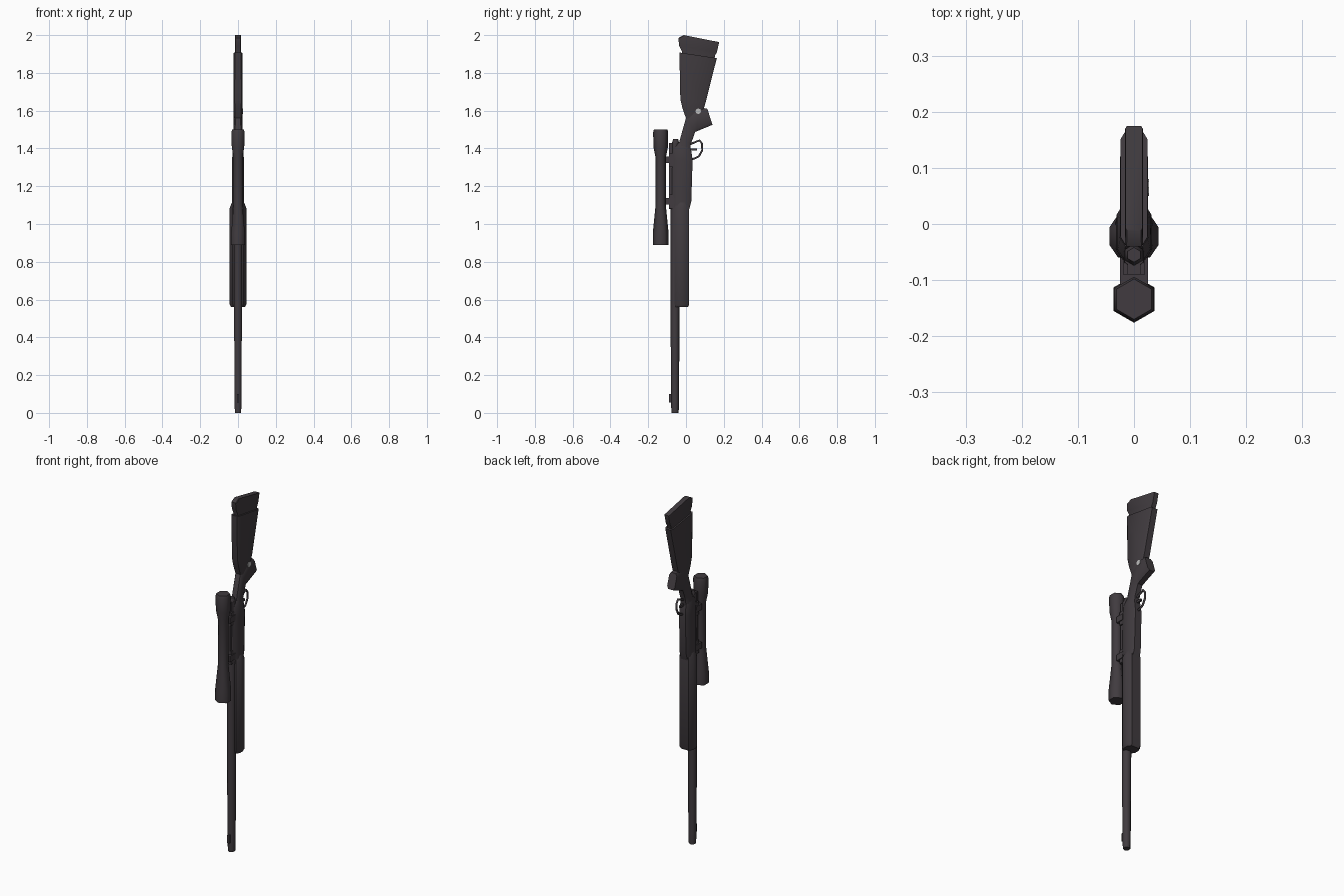
import bpy, bmesh, math

if "Cube" in bpy.data.objects:
    bpy.data.objects.remove(bpy.data.objects["Cube"])


def material(name, rgb):
    m = bpy.data.materials.new(name)
    m.diffuse_color = (*rgb, 1)
    m.use_nodes = True
    m.node_tree.nodes["Principled BSDF"].inputs["Base Color"].default_value = m.diffuse_color
    return m


DARK = material("dark_gunmetal", (0.052, 0.044, 0.050))
PALE = material("pale_grey", (0.50, 0.50, 0.50))


def finish(name, bm, mat=DARK, angle=40):
    bmesh.ops.recalc_face_normals(bm, faces=bm.faces)
    me = bpy.data.meshes.new(name)
    bm.to_mesh(me)
    bm.free()
    ob = bpy.data.objects.new(name, me)
    bpy.context.collection.objects.link(ob)
    me.materials.append(mat)
    bpy.ops.object.select_all(action='DESELECT')
    ob.select_set(True)
    bpy.context.view_layer.objects.active = ob
    bpy.ops.object.shade_smooth_by_angle(angle=math.radians(angle))
    return ob


def skin(name, rings, mat=DARK, angle=40):
    """Bridge equal-length rings of points and cap both ends."""
    bm = bmesh.new()
    vs = [[bm.verts.new(p) for p in r] for r in rings]
    n = len(vs[0])
    for a, b in zip(vs, vs[1:]):
        for i in range(n):
            j = (i + 1) % n
            bm.faces.new((a[i], a[j], b[j], b[i]))
    bm.faces.new(vs[0])
    bm.faces.new(vs[-1])
    return finish(name, bm, mat, angle)


def loft(name, stations, ch=0.35, angle=40):
    """Stations (y0, z0, y1, z1, half_x): chamfered section between two edge points."""
    rings = []
    for y0, z0, y1, z1, h in stations:
        t = min(0.3, ch * 2 * h / math.hypot(y1 - y0, z1 - z0))
        c = h * (1 - ch * 1.2)
        sec = [(-c, 0), (c, 0), (h, t), (h, 1 - t), (c, 1), (-c, 1), (-h, 1 - t), (-h, t)]
        rings.append([(x, y0 + (y1 - y0) * s, z0 + (z1 - z0) * s) for x, s in sec])
    return skin(name, rings, DARK, angle)


def tube(name, cy, prof, n=6, angle=65):
    """Lathe (z, radius) pairs about a vertical axis at y = cy."""
    return skin(name, [[(r * math.sin(2 * math.pi * i / n), cy + r * math.cos(2 * math.pi * i / n), z)
                        for i in range(n)] for z, r in prof], DARK, angle)


def box(name, x0, x1, y0, y1, z0, z1, mat=DARK):
    return skin(name, [[(x0, y0, z), (x1, y0, z), (x1, y1, z), (x0, y1, z)] for z in (z0, z1)], mat)


# butt pad and stock
loft("butt_pad", [(-.012, 2.0, .175, 1.963, .015), (-.04, 1.985, .174, 1.955, .016),
                  (-.037, 1.945, .163, 1.908, .016), (-.022, 1.915, .155, 1.895, .016),
                  (-.022, 1.895, .150, 1.870, .016)], ch=.15)
loft("stock", [(-.035, 1.908, .163, 1.878, .024), (-.03, 1.66, .103, 1.64, .025),
               (-.018, 1.61, .09, 1.60, .024), (.0, 1.56, .07, 1.55, .022)], ch=.25)
# pistol grip running into the wrist and receiver
loft("grip_and_wrist", [(.113, 1.61, .14, 1.525, .024), (.06, 1.62, .06, 1.492, .024),
                        (.0, 1.562, .048, 1.487, .022), (-.03, 1.455, .025, 1.42, .024),
                        (-.045, 1.40, .025, 1.38, .027)], ch=.3)
loft("receiver", [(-.04, 1.43, .022, 1.41, .024), (-.062, 1.40, .028, 1.385, .029),
                  (-.065, 1.34, .035, 1.34, .031), (-.065, 1.12, .028, 1.12, .032),
                  (-.06, 1.07, .015, 1.07, .034)], ch=.3)
loft("forend", [(-.05, 1.115, .012, 1.115, .032), (-.06, 1.085, .017, 1.085, .044),
                (-.06, .575, .017, .575, .044), (-.055, .56, .01, .56, .037)], ch=.3)

# barrel, front sight and bolt
tube("barrel", -.058, [(0, .019), (.05, .021), (.06, .021), (.56, .024), (1.12, .024), (1.43, .02)])
box("front_sight", -.006, .006, -.09, -.07, .055, .10)
tube("bolt", -.055, [(1.30, .019), (1.43, .019), (1.45, .013)])

# scope, its mounts and rail
tube("scope", -.134, [(.89, .042), (.95, .042), (1.10, .027), (1.35, .027),
                      (1.405, .038), (1.485, .040), (1.50, .036)])
for label, z in (("front", 1.12), ("rear", 1.34)):
    box(label + "_mount", -.025, .025, -.108, -.06, z - .017, z + .017)
    box(label + "_mount_base", -.02, .02, -.09, -.06, z - .038, z + .036)
box("scope_rail", -.012, .012, -.09, -.07, 1.08, 1.43)

# trigger guard
cu = bpy.data.curves.new("trigger_guard", 'CURVE')
cu.dimensions = '3D'
cu.bevel_depth = .006
cu.bevel_resolution = 1
sp = cu.splines.new('POLY')
pts = [(.015, 1.42), (.045, 1.432), (.072, 1.443), (.085, 1.425), (.086, 1.39),
       (.068, 1.358), (.045, 1.347), (.02, 1.34)]
sp.points.add(len(pts) - 1)
for p, (y, z) in zip(sp.points, pts):
    p.co = (0, y, z, 1)
cu.materials.append(DARK)
bpy.context.collection.objects.link(bpy.data.objects.new("trigger_guard", cu))
box("trigger", -.005, .005, .02, .058, 1.388, 1.40)

# small pale stud on the right of the grip
skin("grip_stud", [[(x, .065 + .015 * math.cos(i * math.pi / 4), 1.597 + .015 * math.sin(i * math.pi / 4))
                    for i in range(8)] for x in (.02, .0265)], PALE)
